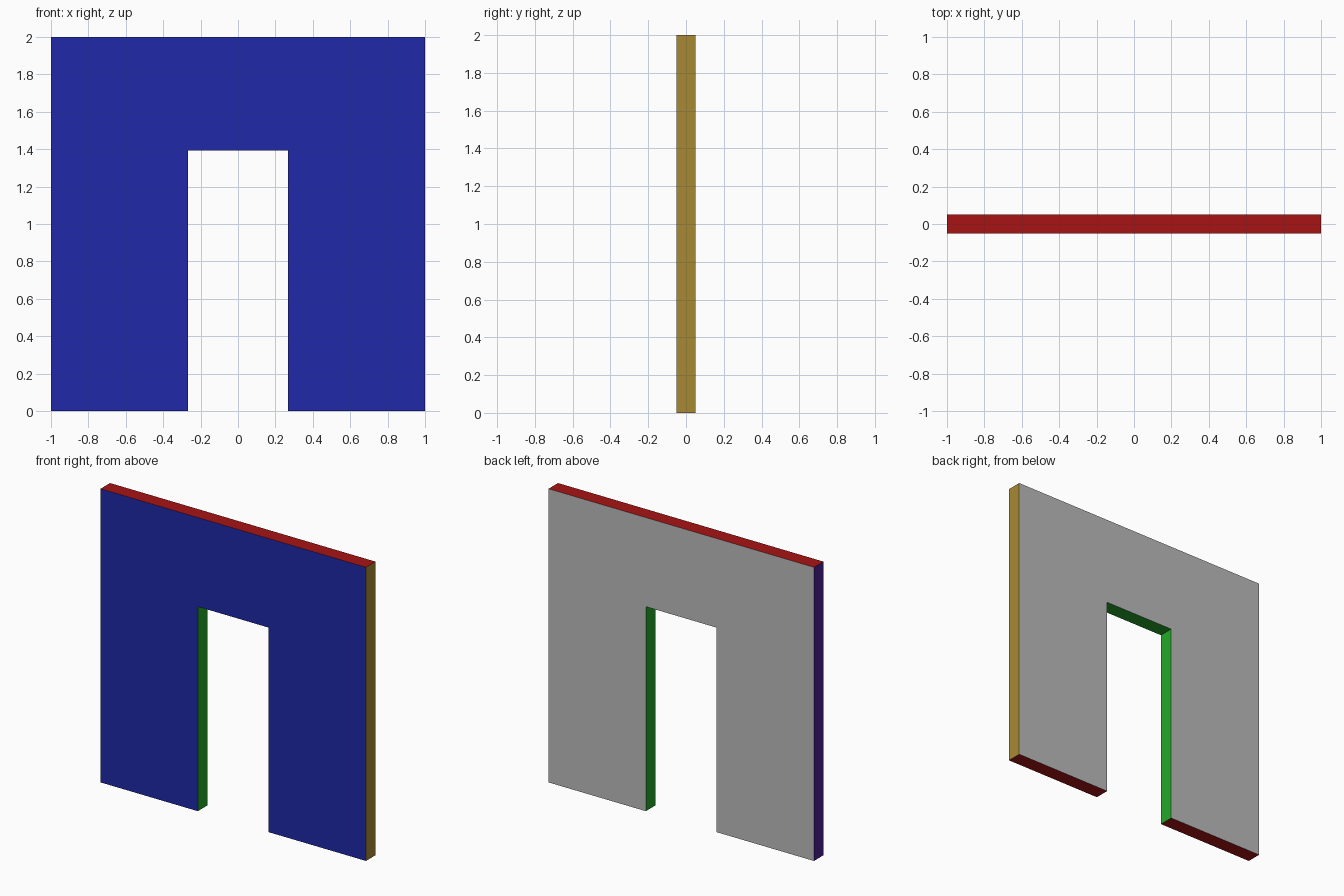
import bpy, bmesh
from mathutils import Vector

if "Cube" in bpy.data.objects:
    bpy.data.objects.remove(bpy.data.objects["Cube"])

HALF_W, HEIGHT, HALF_T = 1.0, 2.0, 0.051
DOOR_HALF_W, DOOR_H = 0.267, 1.393

COLOURS = {
    "back_grey": (0.5, 0.5, 0.5),
    "front_blue": (0.014, 0.022, 0.386),
    "edge_red": (0.386, 0.007, 0.007),
    "side_gold": (0.386, 0.25, 0.034),
    "side_purple": (0.07, 0.013, 0.31),
    "doorway_green": (0.018, 0.386, 0.023),
}
SLOT = {name: i for i, name in enumerate(COLOURS)}

# Wall outline with the doorway notch, extruded front to back
half = [(DOOR_HALF_W, DOOR_H), (DOOR_HALF_W, 0), (HALF_W, 0), (HALF_W, HEIGHT)]
profile = half + [(-x, z) for x, z in reversed(half)]
bm = bmesh.new()
front = bm.faces.new([bm.verts.new((x, -HALF_T, z)) for x, z in profile])
ext = bmesh.ops.extrude_face_region(bm, geom=[front], use_keep_orig=True)
moved = [g for g in ext["geom"] if isinstance(g, bmesh.types.BMVert)]
bmesh.ops.translate(bm, verts=moved, vec=Vector((0, 2 * HALF_T, 0)))
bmesh.ops.recalc_face_normals(bm, faces=bm.faces)
bm.normal_update()


# Colour of each face by where it lies
def face_colour(face):
    n, c = face.normal, face.calc_center_bounds()
    if abs(n.y) > 0.5:
        return "front_blue" if n.y < 0 else "back_grey"
    if abs(c.x) < DOOR_HALF_W + 0.01 and c.z < DOOR_H + 0.01:
        return "doorway_green"
    if abs(n.z) > 0.5:
        return "edge_red"
    return "side_gold" if n.x > 0 else "side_purple"


for face in bm.faces:
    face.material_index = SLOT[face_colour(face)]

mesh = bpy.data.meshes.new("doorway_wall")
bm.to_mesh(mesh)
bm.free()
for name, rgb in COLOURS.items():
    mat = bpy.data.materials.new(name)
    mat.diffuse_color = (*rgb, 1)
    mat.use_nodes = True
    mat.node_tree.nodes["Principled BSDF"].inputs["Base Color"].default_value = mat.diffuse_color
    mesh.materials.append(mat)
wall = bpy.data.objects.new("doorway_wall", mesh)
bpy.context.collection.objects.link(wall)
